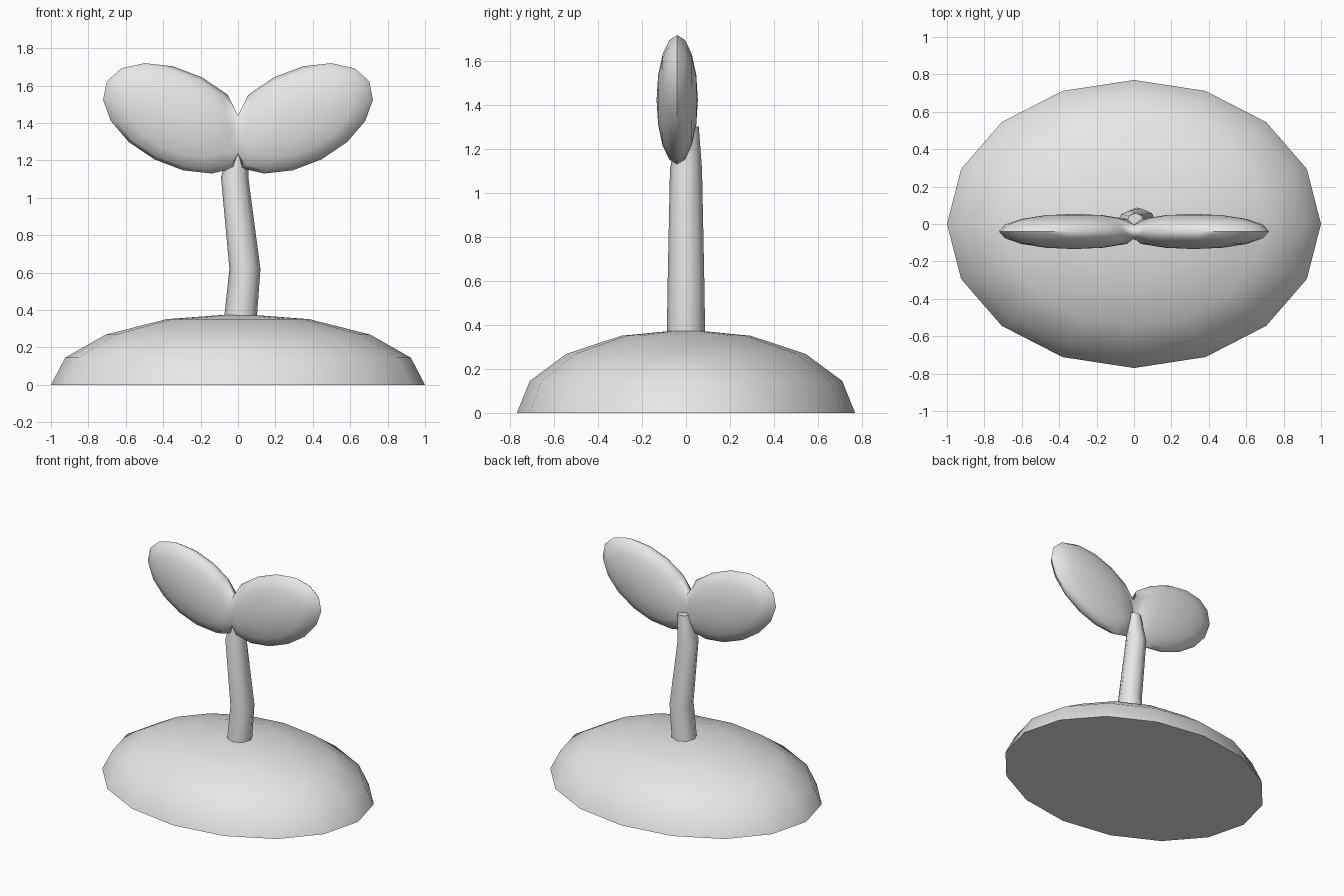
import bpy, bmesh, math
from mathutils import Vector

if "Cube" in bpy.data.objects:
    bpy.data.objects.remove(bpy.data.objects["Cube"])

grey = bpy.data.materials.new("pale grey")
grey.diffuse_color = (0.8, 0.8, 0.8, 1)
grey.use_nodes = True
grey.node_tree.nodes["Principled BSDF"].inputs["Base Color"].default_value = grey.diffuse_color


def make_object(name, bm):
    bmesh.ops.recalc_face_normals(bm, faces=bm.faces)
    mesh = bpy.data.meshes.new(name)
    bm.to_mesh(mesh)
    bm.free()
    mesh.materials.append(grey)
    obj = bpy.data.objects.new(name, mesh)
    bpy.context.collection.objects.link(obj)
    bpy.ops.object.select_all(action='DESELECT')
    obj.select_set(True)
    bpy.context.view_layer.objects.active = obj
    bpy.ops.object.shade_smooth_by_angle(angle=math.radians(60))
    return obj


# Soil mound: upper half of a flattened sphere with a flat base
bm = bmesh.new()
bmesh.ops.create_uvsphere(bm, u_segments=16, v_segments=8, radius=1)
bmesh.ops.delete(bm, geom=[v for v in bm.verts if v.co.z < -0.01], context='VERTS')
bmesh.ops.holes_fill(bm, edges=[e for e in bm.edges if e.is_boundary], sides=0)
for v in bm.verts:
    v.co = Vector((v.co.x, v.co.y * 0.77, v.co.z * 0.38))
make_object("soil_mound", bm)

# Stem: bent, tapering octagonal tube (centre x, centre y, z, radius)
SIDES = 8
bm = bmesh.new()
rings = []
for cx, cy, z, r in [(0.01, 0, 0.32, 0.088), (0.037, 0, 0.62, 0.083),
                     (-0.018, 0, 1.11, 0.073), (0.008, 0.012, 1.305, 0.046)]:
    angles = [2 * math.pi * i / SIDES for i in range(SIDES)]
    rings.append([bm.verts.new((cx + r * math.cos(a), cy + r * math.sin(a), z))
                  for a in angles])
for low, high in zip(rings, rings[1:]):
    for i in range(SIDES):
        j = (i + 1) % SIDES
        bm.faces.new((low[i], low[j], high[j], high[i]))
bm.faces.new(rings[0])
bm.faces.new(rings[-1])
make_object("stem", bm)

# Leaves: slanted flat ellipsoid, squashed against the middle plane, then mirrored
centre = Vector((0.32, -0.04, 1.425))
axis_a = Vector((0.36, 0, -0.015))
axis_b = Vector((0.18, 0, 0.295))
thickness = Vector((0, 0.094, 0))
bm = bmesh.new()
bmesh.ops.create_uvsphere(bm, u_segments=16, v_segments=8, radius=1)
for v in bm.verts:
    v.co = centre + axis_a * v.co.x + axis_b * v.co.y + thickness * v.co.z
    v.co.x = max(v.co.x, 0)
flat = [f for f in bm.faces if all(v.co.x < 1e-5 for v in f.verts)]
bmesh.ops.delete(bm, geom=flat, context='FACES')
leaves = make_object("leaf_pair", bm)
mirror = leaves.modifiers.new("mirror", 'MIRROR')
mirror.use_axis[0] = True
